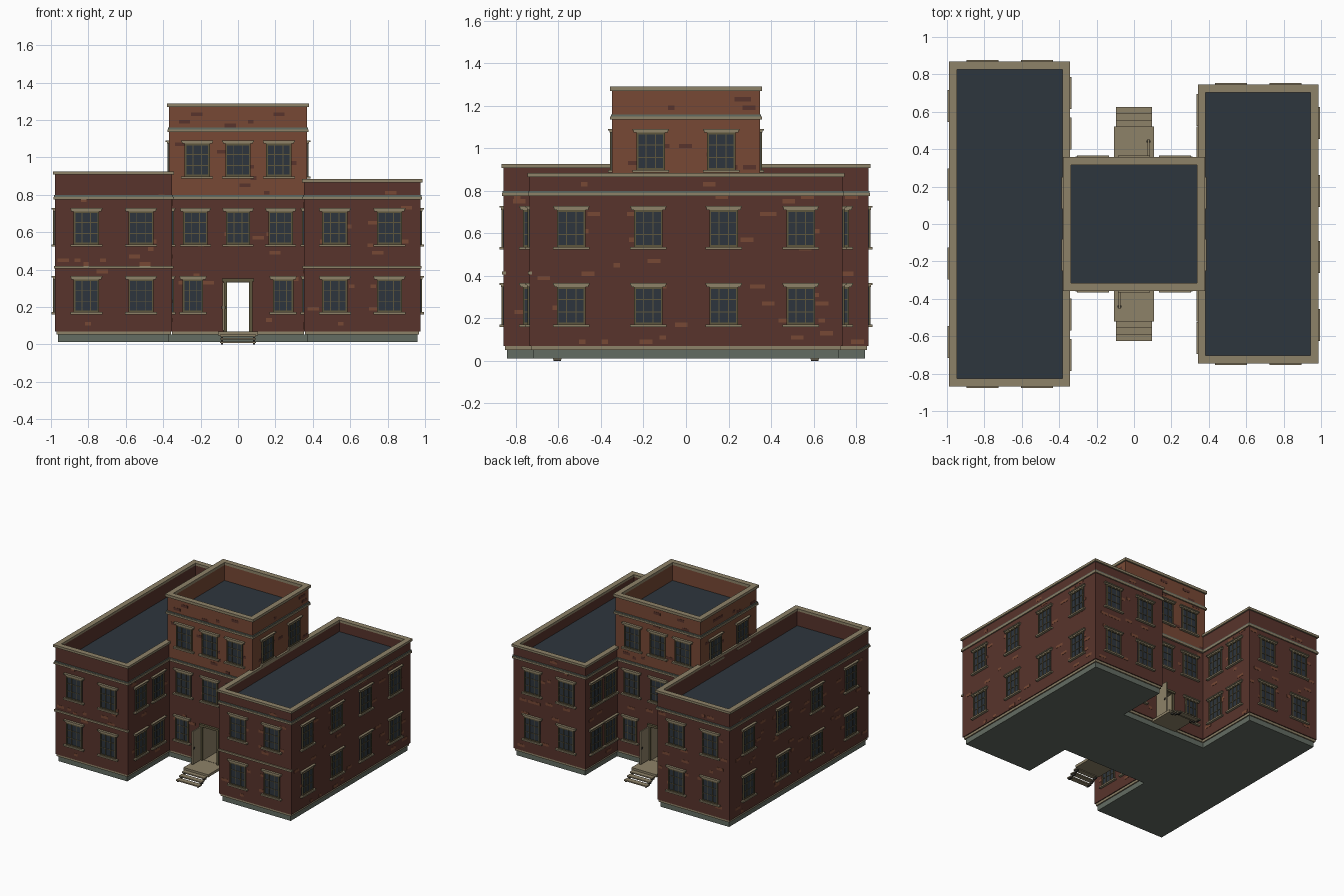
import bpy, bmesh, random

if "Cube" in bpy.data.objects:
    bpy.data.objects.remove(bpy.data.objects["Cube"])
random.seed(4)


def material(name, rgb):
    m = bpy.data.materials.new(name)
    m.diffuse_color = (*rgb, 1)
    m.use_nodes = True
    m.node_tree.nodes["Principled BSDF"].inputs["Base Color"].default_value = m.diffuse_color
    return m


RED = material("dark red brick", (0.098, 0.034, 0.025))
ORANGE = material("orange brick", (0.185, 0.066, 0.035))
STONE = material("sandstone", (0.27, 0.223, 0.138))
CONCRETE = material("green grey concrete", (0.125, 0.150, 0.122))
ROOF = material("slate roof", (0.027, 0.037, 0.048))
GLASS = material("dark glass", (0.027, 0.036, 0.047))
FRAME = material("olive frame", (0.110, 0.092, 0.047))
IRON = material("dark iron", (0.035, 0.032, 0.027))

parts = {}  # part name -> (material, bmesh)


def box(part, mat, x0, x1, y0, y1, z0, z1):
    if part not in parts:
        parts[part] = (mat, bmesh.new())
    bm = parts[part][1]
    made = bmesh.ops.create_cube(bm, size=1)["verts"]
    for v in made:
        v.co = (x1 if v.co.x > 0 else x0, y1 if v.co.y > 0 else y0, z1 if v.co.z > 0 else z0)


def ring(part, mat, r, grow, width, z0, z1):
    """Rectangular band; outer edge = rectangle r grown by 'grow'."""
    x0, x1, y0, y1 = r[0] - grow, r[1] + grow, r[2] - grow, r[3] + grow
    box(part, mat, x0, x1, y0, y0 + width, z0, z1)
    box(part, mat, x0, x1, y1 - width, y1, z0, z1)
    box(part, mat, x0, x0 + width, y0 + width, y1 - width, z0, z1)
    box(part, mat, x1 - width, x1, y0 + width, y1 - width, z0, z1)


def wall_box(part, mat, wall, u0, u1, z0, z1, depth):
    """Box standing 'depth' proud of a wall given as (axis, sign, plane)."""
    axis, sign, plane = wall
    a, b = sorted((plane - sign * 0.002, plane + sign * depth))
    if axis == "x":
        box(part, mat, a, b, u0, u1, z0, z1)
    else:
        box(part, mat, u0, u1, a, b, z0, z1)


def window(wall, u, z0, w=0.135, h=0.175):
    a, b, t = u - w / 2, u + w / 2, 0.009
    z1 = z0 + h
    wall_box("window_glass", GLASS, wall, a, b, z0, z1, 0.004)
    for s in (a, b - t):
        wall_box("window_frames", FRAME, wall, s, s + t, z0, z1, 0.010)
    for s in (z0, z1 - t):
        wall_box("window_frames", FRAME, wall, a + t, b - t, s, s + t, 0.010)
    for k in (1, 2):
        c, d = a + w * k / 3, z0 + h * k / 3
        wall_box("window_bars", FRAME, wall, c - 0.002, c + 0.002, z0 + t, z1 - t, 0.008)
        wall_box("window_bars", FRAME, wall, a + t, b - t, d - 0.002, d + 0.002, 0.007)
    wall_box("window_lintels", STONE, wall, a - 0.014, b + 0.014, z1, z1 + 0.010, 0.012)
    wall_box("window_lintels", STONE, wall, a - 0.018, b + 0.018, z1 + 0.010, z1 + 0.018, 0.019)
    wall_box("window_sills", STONE, wall, a - 0.018, b + 0.018, z0 - 0.012, z0, 0.019)


def bricks(part, mat, wall, u0, u1, z0, z1, density, door=False):
    for _ in range(int((u1 - u0) * (z1 - z0) * density)):
        w = random.choice((0.03, 0.06, 0.06))
        u = random.uniform(u0 + 0.01, u1 - w - 0.01)
        z = z0 + 0.02 * random.randint(0, int((z1 - z0) / 0.02) - 1)
        if door and abs(u + w / 2) < 0.13 and z < 0.38:
            continue
        wall_box(part, mat, wall, u, u + w, z, z + 0.02, 0.0015)


FLOORS = (0.172, 0.535)
LEFT = (-0.978, -0.352, -0.857, 0.857)
RIGHT = (0.352, 0.975, -0.735, 0.735)
TOWER = (-0.368, 0.368, -0.347, 0.347)
CORE = (-0.352, 0.352, -0.342, 0.342)


# Wings: plinth, walls, parapet, coping, mouldings and windows
def wing(name, r, top, inner_sign, outer_us, inner_us):
    x0, x1, y0, y1 = r
    i = 0.016
    box("plinth", CONCRETE, x0 + i, x1 - i, y0 + i, y1 - i, 0.012, 0.052)
    box("plinth_ledge", STONE, x0 + 0.007, x1 - 0.007, y0 + 0.007, y1 - 0.007, 0.052, 0.07)
    box(name + "_walls", RED, *r, 0.07, 0.785)
    box(name + "_roof", ROOF, x0 + 0.03, x1 - 0.03, y0 + 0.03, y1 - 0.03, 0.78, 0.792)
    ring(name + "_parapet", RED, r, 0, 0.03, 0.785, top - 0.018)
    ring("copings", STONE, r, 0.011, 0.042, top - 0.018, top)
    ring("bands", STONE, r, 0.009, 0.02, 0.774, 0.789)
    ring("band_caps", CONCRETE, r, 0.005, 0.02, 0.789, 0.798)
    box("bands", STONE, x0 - 0.006, x1 + 0.006, y0 - 0.009, y0 + 0.01, 0.405, 0.420)
    xo, xi = (x1, x0) if inner_sign < 0 else (x0, x1)
    outer, inner = ("x", -inner_sign, xo), ("x", inner_sign, xi)
    ends = (("y", -1, y0), ("y", 1, y1))
    for z in FLOORS:
        for wall in ends:
            for d in (-0.146, 0.146):
                window(wall, (x0 + x1) / 2 + d, z)
        for u in outer_us:
            for s in (-1, 1):
                window(outer, s * u, z)
        for u in inner_us:
            for s in (-1, 1):
                window(inner, s * u, z)
    for wall in ends:
        bricks("light_bricks", ORANGE, wall, x0, x1, 0.08, top - 0.04, 32)
    bricks("light_bricks", ORANGE, outer, y0, y1, 0.08, top - 0.04, 36)
    for a, b in ((y0, -0.36), (0.36, y1)):
        bricks("light_bricks", ORANGE, inner, a, b, 0.08, top - 0.04, 32)


wing("left_wing", LEFT, 0.925, 1, (0.21, 0.63), (0.485, 0.70))
wing("right_wing", RIGHT, 0.883, -1, (0.177, 0.54), (0.435, 0.61))

# Central block with an open passage from front to back
y0, y1 = CORE[2:]
box("plinth", CONCRETE, -0.37, 0.37, y0 + 0.016, y1 - 0.016, 0.012, 0.052)
box("plinth_ledge", STONE, -0.352, 0.352, y0 + 0.007, y1 - 0.007, 0.052, 0.07)
for a, b in ((-0.352, -0.065), (0.065, 0.352)):
    box("core_walls", RED, a, b, y0, y1, 0.07, 0.785)
box("core_walls", RED, -0.065, 0.065, y0, y1, 0.335, 0.785)
for a in (-0.065, 0.06):
    box("passage_lining", STONE, a, a + 0.005, y0 + 0.002, y1 - 0.002, 0.07, 0.335)
box("passage_lining", STONE, -0.06, 0.06, y0 + 0.002, y1 - 0.002, 0.330, 0.335)

# Tower
box("tower_walls", ORANGE, *TOWER, 0.785, 1.14)
box("tower_roof", ROOF, -0.34, 0.34, -0.318, 0.318, 1.135, 1.147)
ring("tower_parapet", ORANGE, TOWER, 0, 0.03, 1.14, 1.268)
ring("copings", STONE, TOWER, 0.011, 0.042, 1.268, 1.289)
ring("bands", STONE, TOWER, 0.010, 0.02, 1.135, 1.150)
ring("band_caps", CONCRETE, TOWER, 0.006, 0.02, 1.150, 1.159)
for s in (-1, 1):
    side = ("x", s, s * 0.368)
    for u in (-0.166, 0.166):
        window(side, u, 0.898)
    bricks("dark_bricks", RED, side, -0.347, 0.347, 0.80, 1.26, 45)

# Front and back of the centre; the back is the front turned half round
for s in (-1, 1):
    core, tower = ("y", s, s * 0.342), ("y", s, s * 0.347)
    wall_box("bands", STONE, core, -0.352, 0.352, 0.774, 0.789, 0.014)
    wall_box("band_caps", CONCRETE, core, -0.352, 0.352, 0.789, 0.798, 0.010)
    for u in (-0.218, 0, 0.218):
        window(tower, u, 0.898)
    for u in (-0.228, 0, 0.228):
        window(core, u, 0.535, 0.13)
    for u in (-0.241, 0.241):
        window(core, u, 0.172, 0.11)
    bricks("light_bricks", ORANGE, core, -0.345, 0.345, 0.08, 0.76, 32, True)
    bricks("dark_bricks", RED, tower, -0.365, 0.365, 0.80, 1.26, 45)

    # Door surround and open leaf
    for a in (-0.078, 0.06):
        wall_box("door_surround", FRAME, core, a, a + 0.018, 0.07, 0.335, 0.012)
    wall_box("door_surround", STONE, core, -0.085, 0.085, 0.335, 0.352, 0.018)

    def out(part, mat, xa, xb, ya, yb, za, zb):
        xs, ys = sorted((-s * xa, -s * xb)), sorted((s * ya, s * yb))
        box(part, mat, *xs, *ys, za, zb)

    out("door_leaf", STONE, -0.082, -0.072, 0.345, 0.455, 0.074, 0.332)
    out("door_handle", IRON, -0.087, -0.067, 0.435, 0.447, 0.19, 0.205)

    # Landing and slab steps on iron feet
    out("landing", STONE, -0.107, 0.107, 0.325, 0.52, 0.048, 0.068)
    for k, z in enumerate((0.052, 0.034, 0.016)):
        y = 0.515 + 0.035 * k
        out("step_treads", STONE, -0.097, 0.097, y, y + 0.04, z - 0.009, z)
        for a in (-0.09, 0.08):
            out("step_feet", IRON, a, a + 0.01, y + 0.003, y + 0.037, max(0, z - 0.024), z - 0.009)

# Turn the collected parts into objects
for name, (mat, bm) in parts.items():
    mesh = bpy.data.meshes.new(name)
    bm.to_mesh(mesh)
    bm.free()
    mesh.materials.append(mat)
    bpy.context.collection.objects.link(bpy.data.objects.new(name, mesh))
